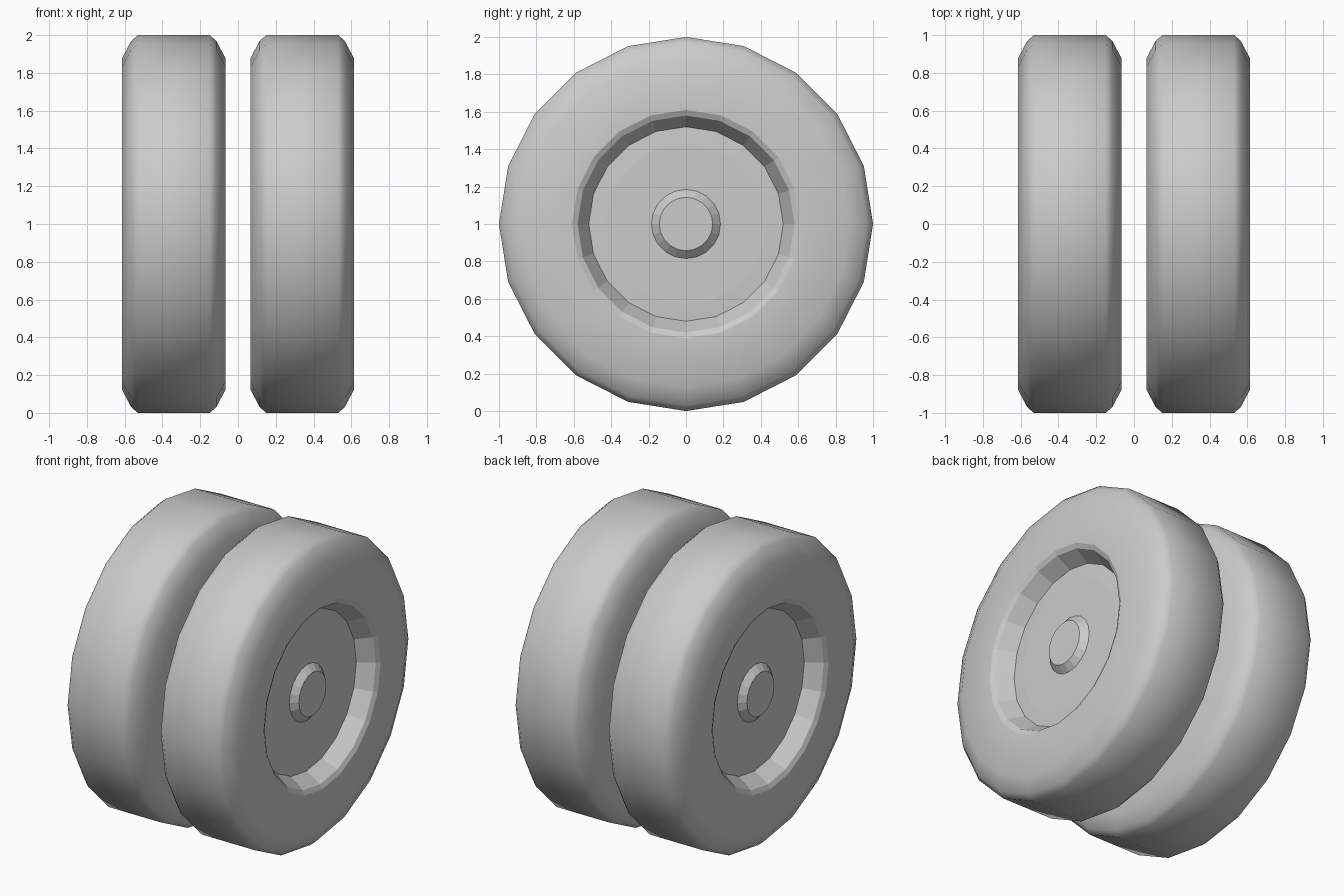
import bpy, bmesh, math
from mathutils import Vector

cube = bpy.data.objects.get("Cube")
if cube:
    bpy.data.objects.remove(cube, do_unlink=True)

SIDES = 20

grey = bpy.data.materials.new("plain_grey")
grey.use_nodes = True
grey.diffuse_color = (0.6, 0.6, 0.6, 1)
grey.node_tree.nodes["Principled BSDF"].inputs["Base Color"].default_value = (0.6, 0.6, 0.6, 1)


def lathe(name, profile, smooth):
    """Revolve (x, radius) points around the axle and mirror to the other wheel."""
    bm = bmesh.new()
    verts = [bm.verts.new((x, 0, r)) for x, r in profile]
    edges = [bm.edges.new(pair) for pair in zip(verts, verts[1:])]
    bmesh.ops.spin(bm, geom=verts + edges, cent=(0, 0, 0), axis=(1, 0, 0),
                   angle=2 * math.pi, steps=SIDES, use_duplicate=False)
    bmesh.ops.remove_doubles(bm, verts=bm.verts, dist=0.0005)
    # Orient faces along the profile: outward side is left of travel
    for face in bm.faces:
        face.normal_update()
        face.smooth = smooth
    bmesh.ops.recalc_face_normals(bm, faces=bm.faces)
    outermost = max(bm.faces, key=lambda f: abs(f.normal.x) * 0.01 + f.calc_center_median().x)
    if outermost.normal.x < 0:
        bmesh.ops.reverse_faces(bm, faces=bm.faces)
    mesh = bpy.data.meshes.new(name)
    bm.to_mesh(mesh)
    bm.free()
    mesh.materials.append(grey)
    obj = bpy.data.objects.new(name, mesh)
    obj.location = Vector((0, 0, 1))
    bpy.context.collection.objects.link(obj)
    obj.modifiers.new("other_wheel", 'MIRROR').use_axis[0] = True
    return obj


# Tyre: closed inner wall, rounded shoulders, flat tread, outer wall
lathe("tyres", [(0.065, 0), (0.065, 0.61), (0.065, 0.875), (0.115, 0.97),
                (0.15, 1), (0.53, 1), (0.565, 0.97), (0.615, 0.875),
                (0.615, 0.61)], True)

# Rim: shallow lip and sloped faceted wall
lathe("rim_walls", [(0.615, 0.61), (0.6, 0.58), (0.5, 0.52)], False)

# Wheel disc at the bottom of the recess
lathe("wheel_discs", [(0.5, 0.52), (0.505, 0.43), (0.505, 0)], False)

# Hub cap: tapered faceted boss
lathe("hub_caps", [(0.505, 0.185), (0.545, 0.143), (0.545, 0)], False)
